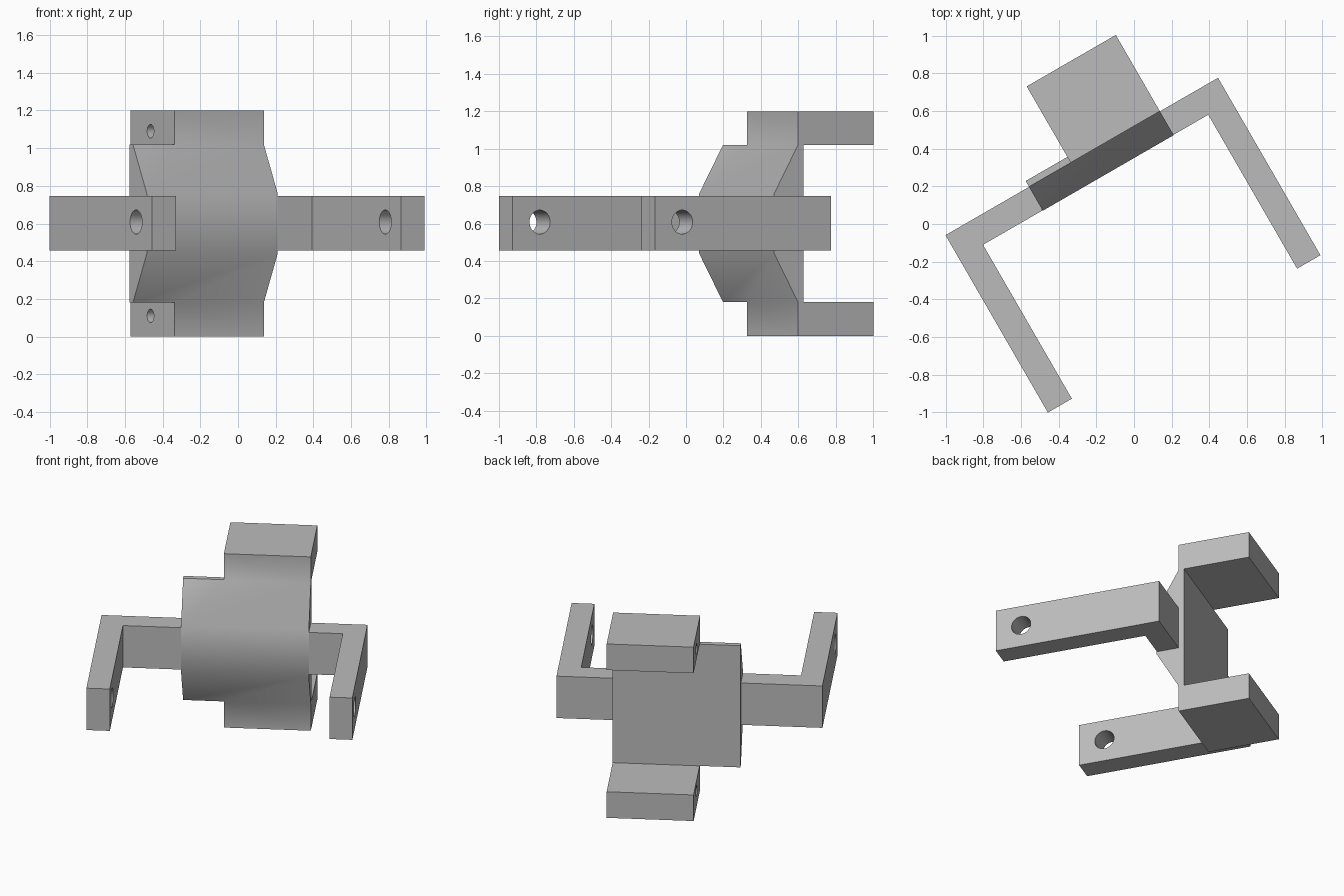
import bpy, bmesh, math
from mathutils import Matrix

cube = bpy.data.objects.get("Cube")
if cube:
    bpy.data.objects.remove(cube, do_unlink=True)

TURN = Matrix.Rotation(math.radians(30), 4, 'Z')

grey = bpy.data.materials.new("light_grey")
grey.use_nodes = True
COLOUR = (0.5, 0.5, 0.5, 1)
grey.diffuse_color = COLOUR
grey.node_tree.nodes["Principled BSDF"].inputs["Base Color"].default_value = COLOUR


def add_object(name, bm):
    mesh = bpy.data.meshes.new(name)
    bm.to_mesh(mesh)
    bm.free()
    mesh.materials.append(grey)
    obj = bpy.data.objects.new(name, mesh)
    obj.matrix_world = TURN
    bpy.context.collection.objects.link(obj)
    return obj


def solid(name, cells):
    """Join neighbouring prisms; walls shared by two cells are dropped."""
    walls = {}
    for u0, u1, profile in cells:
        a = [(u0, v, z) for v, z in profile]
        b = [(u1, v, z) for v, z in profile]
        n = len(profile)
        faces = [a[::-1], b]
        faces += [[a[i], a[(i + 1) % n], b[(i + 1) % n], b[i]] for i in range(n)]
        for f in faces:
            key = frozenset(f)
            if key in walls:
                del walls[key]
            else:
                walls[key] = f
    bm = bmesh.new()
    verts = {}
    for f in walls.values():
        bm.faces.new([verts.setdefault(p, None) or verts.update({p: bm.verts.new(p)}) or verts[p]
                      for p in f])
    bmesh.ops.recalc_face_normals(bm, faces=bm.faces)
    bmesh.ops.dissolve_limit(bm, angle_limit=0.01, verts=bm.verts, edges=bm.edges)
    return add_object(name, bm)


def drill(obj, u0, u1, v, z, radius):
    """Cut a round hole along the width of the part."""
    bm = bmesh.new()
    place = Matrix.Translation(((u0 + u1) / 2, v, z)) @ Matrix.Rotation(math.pi / 2, 4, 'Y')
    bmesh.ops.create_cone(bm, cap_ends=True, segments=32, radius1=radius,
                          radius2=radius, depth=u1 - u0, matrix=place)
    cutter = add_object("hole_cutter", bm)
    cutter.hide_render = True
    mod = obj.modifiers.new("hole", 'BOOLEAN')
    mod.operation = 'DIFFERENCE'
    mod.solver = 'EXACT'
    mod.object = cutter
    bpy.context.view_layer.objects.active = obj
    bpy.ops.object.modifier_apply(modifier=mod.name)
    bpy.data.objects.remove(cutter, do_unlink=True)


def smooth(obj):
    bpy.ops.object.select_all(action='DESELECT')
    obj.select_set(True)
    bpy.context.view_layer.objects.active = obj
    bpy.ops.object.shade_smooth_by_angle(angle=math.radians(35))


def rect(v0, v1, z0, z1):
    return [(v0, z0), (v1, z0), (v1, z1), (v0, z1)]


# Clamp body: bulged plate with a block at the top and the bottom
LEFT, STEP, RIGHT = -0.384, -0.128, 0.418
FRONT, FACE, PLATE, BACK = 0.303, 0.45, 0.485, 0.917
LOW, HIGH, TOP = 0.18, 1.02, 1.2
bulge = [(FACE, LOW), (PLATE, LOW), (PLATE, HIGH), (FACE, HIGH), (FRONT, 0.76), (FRONT, 0.44)]
cells = [(LEFT, STEP, bulge), (STEP, RIGHT, bulge)]
for z0, z1 in ((0, LOW), (HIGH, TOP)):
    cells += [(STEP, RIGHT, rect(FACE, PLATE, z0, z1)),
              (STEP, RIGHT, rect(PLATE, BACK, z0, z1))]
body = solid("clamp_body", cells)
for z in (0.11, 1.09):
    drill(body, STEP - 0.1, STEP + 0.35, 0.707, z, 0.036)
smooth(body)

# U-shaped bracket: cross bar and two drilled arms
OUT_L, IN_L, IN_R, OUT_R = -0.896, -0.749, 0.631, 0.774
BAR = (0.305, 0.449, 0.457, 0.746)
ARM = (-0.638, 0.305, 0.457, 0.746)
bracket = solid("u_bracket", [
    (OUT_L, IN_L, rect(*BAR)), (IN_L, IN_R, rect(*BAR)), (IN_R, OUT_R, rect(*BAR)),
    (OUT_L, IN_L, rect(*ARM)), (IN_R, OUT_R, rect(*ARM))])
for u0, u1 in ((OUT_L, IN_L), (IN_R, OUT_R)):
    drill(bracket, u0 - 0.05, u1 + 0.05, -0.47, 0.608, 0.064)
smooth(bracket)
